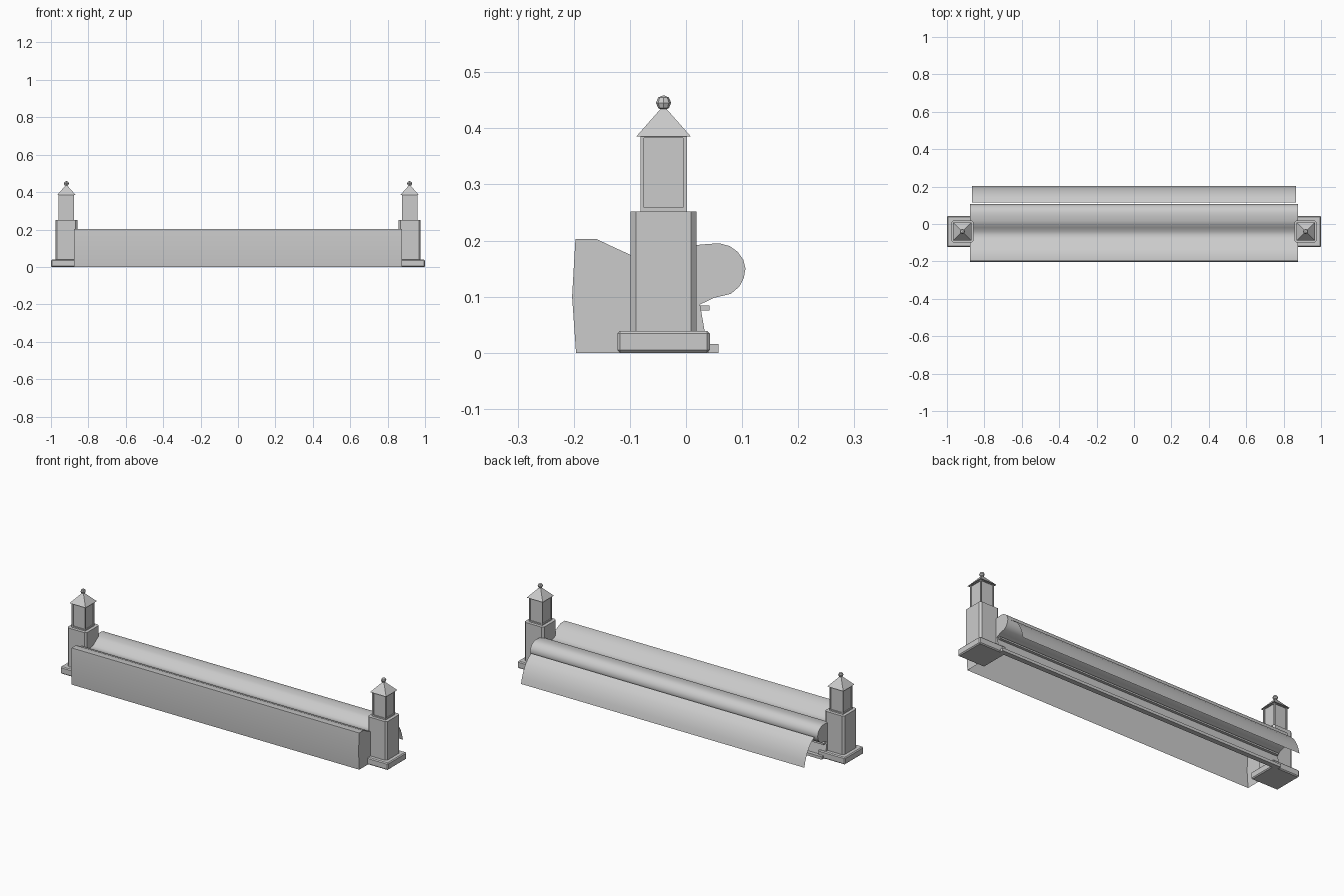
import bpy, bmesh
from mathutils import Matrix, Vector

if "Cube" in bpy.data.objects:
    bpy.data.objects.remove(bpy.data.objects["Cube"])

HALF = 0.878          # half length of the weir body
PX, PY = 0.9175, -0.04  # tower centre


def finish(bm, name, smooth=False, fix=True):
    if fix:
        bmesh.ops.recalc_face_normals(bm, faces=bm.faces)
    me = bpy.data.meshes.new(name)
    bm.to_mesh(me)
    bm.free()
    ob = bpy.data.objects.new(name, me)
    bpy.context.collection.objects.link(ob)
    if smooth:
        bpy.ops.object.select_all(action='DESELECT')
        ob.select_set(True)
        bpy.context.view_layer.objects.active = ob
        bpy.ops.object.shade_smooth_by_angle(angle=0.6)
    return ob


def block(bm, lo, hi):
    lo, hi = Vector(lo), Vector(hi)
    m = Matrix.Translation((lo + hi) / 2) @ Matrix.Diagonal((*(hi - lo), 1))
    return bmesh.ops.create_cube(bm, size=1, matrix=m)['verts']


def extrude_profile(name, pts, half, caps):
    """Sweep an open y-z profile along x, optionally with end caps."""
    bm = bmesh.new()
    a = [bm.verts.new((-half, y, z)) for y, z in pts]
    b = [bm.verts.new((half, y, z)) for y, z in pts]
    for i in range(len(pts) - 1):
        bm.faces.new((a[i], a[i + 1], b[i + 1], b[i]))
    if caps:
        bm.faces.new(a[::-1])
        bm.faces.new(b)
    return finish(bm, name, smooth=True, fix=caps)


# Weir body: front wall, trough, rounded rear crest, open underside
body = [(-.196, 0), (-.203, .1), (-.197, .203), (-.16, .203), (-.135, .191),
        (-.1, .175), (-.08, .163), (-.06, .157), (-.04, .16), (-.02, .173),
        (0, .187), (.018, .192), (.04, .194), (.06, .195), (.078, .19),
        (.092, .18), (.102, .166), (.106, .15), (.103, .133), (.095, .118),
        (.08, .105), (.05, .098), (.025, .086), (.033, .04), (.04, 0)]
extrude_profile("weir_body", body, HALF, True)

# Thin falling sheet behind the crest
sheet = [(.203, .01), (.195, .042), (.182, .074), (.164, .104),
         (.142, .128), (.115, .145)]
extrude_profile("falling_sheet", sheet, .865, False)

# Rear ledges
for name, lo, hi in (("rear_ledge", (-.87, .025, .075), (.87, .042, .084)),
                     ("rear_foot", (-.87, .03, 0), (.87, .058, .016))):
    bm = bmesh.new()
    block(bm, lo, hi)
    finish(bm, name)


def centred(bm, half, z0, z1, x):
    return block(bm, (x - half, PY - half, z0), (x + half, PY + half, z1))


def tower(side, x):
    # Plinth with bevelled edges
    bm = bmesh.new()
    centred(bm, .0825, 0, .039, x)
    bmesh.ops.bevel(bm, geom=[e for e in bm.edges], offset=.005,
                    segments=1, affect='EDGES')
    finish(bm, side + "_plinth")
    # Shaft with chamfered corners
    bm = bmesh.new()
    centred(bm, .059, .038, .252, x)
    up = [e for e in bm.edges
          if abs(e.verts[0].co.z - e.verts[1].co.z) > .1]
    bmesh.ops.bevel(bm, geom=up, offset=.01, segments=1, affect='EDGES')
    finish(bm, side + "_shaft")
    # Lantern with recessed panels
    bm = bmesh.new()
    centred(bm, .0415, .252, .39, x)
    bm.normal_update()
    sides = [f for f in bm.faces if abs(f.normal.z) < .5]
    bmesh.ops.inset_individual(bm, faces=sides, thickness=.01, depth=0)
    for f in sides:
        n = f.normal.copy()
        r = bmesh.ops.extrude_discrete_faces(bm, faces=[f])['faces'][0]
        bmesh.ops.translate(bm, verts=r.verts, vec=-n * .005)
    finish(bm, side + "_lantern")
    # Pyramid roof
    bm = bmesh.new()
    for v in centred(bm, .049, .385, .435, x):
        if v.co.z > .4:
            v.co.x = x + (v.co.x - x) * .1
            v.co.y = PY + (v.co.y - PY) * .1
    finish(bm, side + "_roof")
    # Faceted finial
    bm = bmesh.new()
    bmesh.ops.create_uvsphere(bm, u_segments=8, v_segments=4, radius=.0135,
                              matrix=Matrix.Translation((x, PY, .4455)))
    finish(bm, side + "_finial")


for side, sx in (("left", -1), ("right", 1)):
    tower(side, sx * PX)
